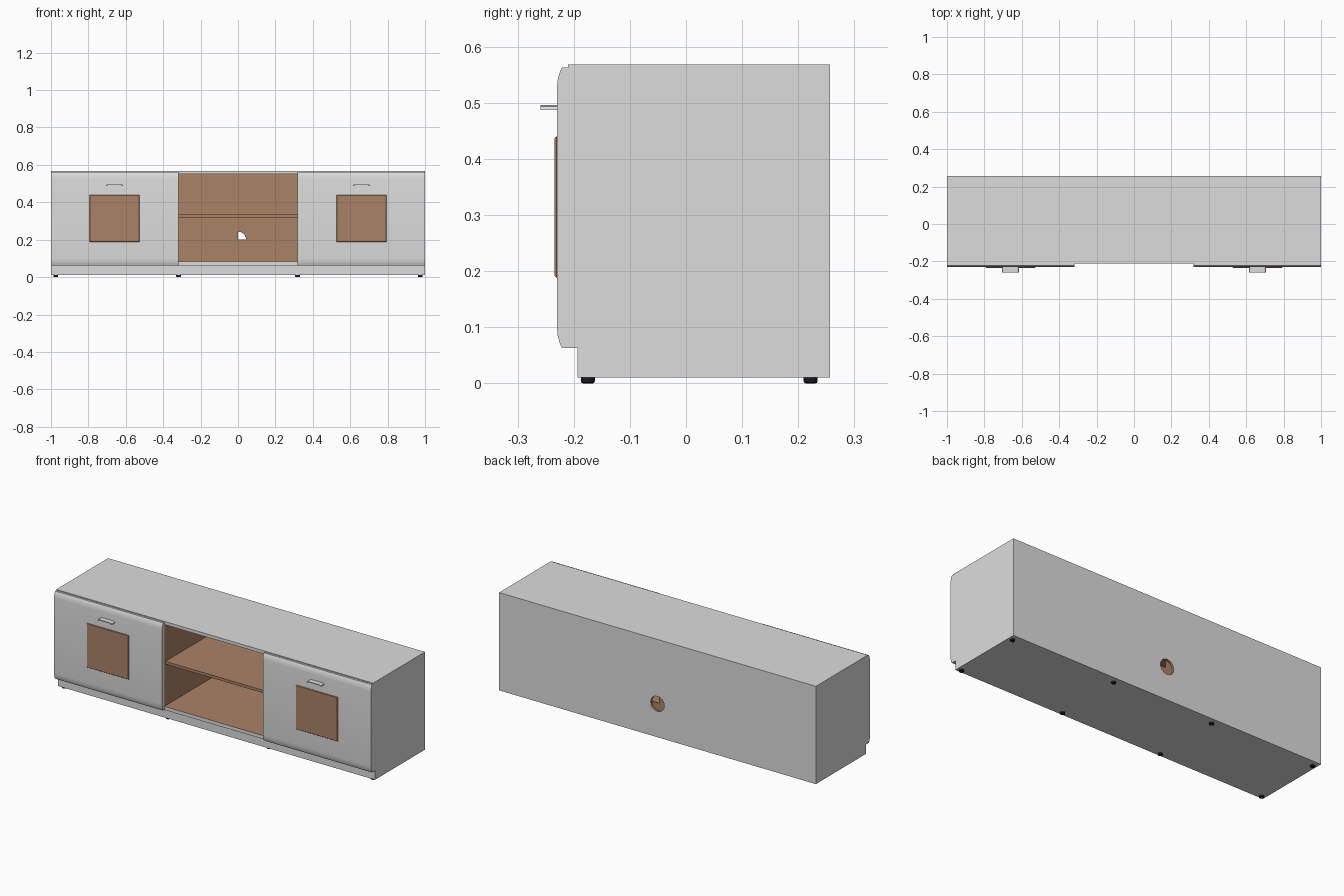
import bpy, bmesh, math
from mathutils import Matrix

if "Cube" in bpy.data.objects:
    bpy.data.objects.remove(bpy.data.objects["Cube"])


def material(name, rgb):
    m = bpy.data.materials.new(name)
    m.diffuse_color = (*rgb, 1)
    m.use_nodes = True
    m.node_tree.nodes["Principled BSDF"].inputs["Base Color"].default_value = m.diffuse_color
    return m


GREY = material("light grey lacquer", (0.72, 0.72, 0.72))
WOOD = material("brown wood", (0.41, 0.225, 0.135))
BLACK = material("black rubber", (0.012, 0.012, 0.012))


def finish(name, bm, mats, rule=None):
    """Turn a bmesh into an object; rule(normal) picks the second material."""
    bmesh.ops.recalc_face_normals(bm, faces=bm.faces)
    bm.normal_update()
    if rule:
        for f in bm.faces:
            f.material_index = 1 if rule(f.normal) else 0
    me = bpy.data.meshes.new(name)
    bm.to_mesh(me)
    bm.free()
    for m in mats:
        me.materials.append(m)
    ob = bpy.data.objects.new(name, me)
    bpy.context.collection.objects.link(ob)
    return ob


def box_bm(x0, x1, y0, y1, z0, z1):
    bm = bmesh.new()
    bmesh.ops.create_cube(bm, size=1)
    for v in bm.verts:
        v.co = ((x0 + x1) / 2 + v.co.x * (x1 - x0),
                (y0 + y1) / 2 + v.co.y * (y1 - y0),
                (z0 + z1) / 2 + v.co.z * (z1 - z0))
    return bm


def box(name, dims, mats, rule=None):
    return finish(name, box_bm(*dims), mats, rule)


def prism(name, pts, offset, mats):
    """Extrude a closed 3D outline along offset."""
    bm = bmesh.new()
    face = bm.faces.new([bm.verts.new(p) for p in pts])
    ext = bmesh.ops.extrude_face_region(bm, geom=[face], use_keep_orig=True)
    moved = [v for v in ext["geom"] if isinstance(v, bmesh.types.BMVert)]
    bmesh.ops.translate(bm, verts=moved, vec=offset)
    return finish(name, bm, mats)


def smooth(ob, angle=30):
    bpy.ops.object.select_all(action='DESELECT')
    ob.select_set(True)
    bpy.context.view_layer.objects.active = ob
    bpy.ops.object.shade_smooth_by_angle(angle=math.radians(angle))


FRONT, BACK = -0.21, 0.257
LOW, HIGH = 0.083, 0.55      # inner floor and ceiling heights
OPEN = 0.318                 # half width of the open middle bay

# Carcass: grey outside, wood inside
box("plinth", (-1, 1, -0.193, BACK, 0.01, 0.063), [GREY])
box("bottom_panel", (-1, 1, FRONT, BACK, 0.063, LOW), [GREY, WOOD], lambda n: n.z > 0.5)
box("top_panel", (-1, 1, FRONT, BACK, HIGH, 0.568), [GREY, WOOD], lambda n: n.z < -0.5)
box("shelf", (-OPEN, OPEN, -0.20, 0.24, 0.320, 0.336), [WOOD])

# Back panel with a round cable hole
hole_z, hole_r = 0.20, 0.043
back = box("back_panel", (-0.98, 0.98, 0.24, BACK, LOW, HIGH), [GREY])
bm = bmesh.new()
bmesh.ops.create_cone(bm, cap_ends=True, segments=32, radius1=hole_r, radius2=hole_r, depth=0.2,
                      matrix=Matrix.Translation((0, 0.25, hole_z)) @ Matrix.Rotation(math.pi / 2, 4, 'X'))
cutter = finish("hole_cutter", bm, [GREY])
cutter.hide_render = True
mod = back.modifiers.new("cable_hole", 'BOOLEAN')
mod.operation, mod.solver, mod.object = 'DIFFERENCE', 'EXACT', cutter
bpy.context.view_layer.objects.active = back
bpy.ops.object.modifier_apply(modifier=mod.name)
bpy.data.objects.remove(cutter)
back.data.materials.clear()
for m in (GREY, WOOD):
    back.data.materials.append(m)
for p in back.data.polygons:
    p.material_index = 0 if p.normal.y > 0.5 else 1

# Cable cap: disc with a quarter cut out, set inside the hole
arc = [math.radians(90 + 270 * i / 24) for i in range(25)]
prism("cable_cap", [(0, 0.2405, hole_z)] +
      [(hole_r * math.cos(a), 0.2405, hole_z + hole_r * math.sin(a)) for a in arc],
      (0, 0.005, 0), [WOOD])

# Door section (y, z): front face rolls back at top and bottom
edge = [(-0.221, 0.25), (-0.2252, 0.241), (-0.2285, 0.229), (-0.23, 0.213)]
door_mid = 0.313
door = [(FRONT, 0.25)] + edge + [(y, -z) for y, z in reversed(edge)] + [(FRONT, -0.25)]
# Handle section (x, z): thin plate with turned-down ends
half = [(0.046, 0.4875), (0.043, 0.4935), (0.034, 0.496)]
under = [(0.033, 0.492), (0.041, 0.4875)]
handle = (half + [(-x, z) for x, z in reversed(half)] +
          [(-x, z) for x, z in reversed(under)] + under)

for s, side in ((-1, "left"), (1, "right")):
    box(side + "_side_panel", (min(s, s * 0.98), max(s, s * 0.98), FRONT, BACK, LOW, HIGH),
        [GREY, WOOD], lambda n, s=s: n.x * s < -0.5)
    xa, xb = sorted((s * OPEN, s * (OPEN + 0.02)))
    box(side + "_divider", (xa, xb, FRONT, 0.24, LOW, HIGH), [WOOD])
    smooth(prism(side + "_door", [(s * OPEN, y, door_mid + z) for y, z in door],
                 (s * (1 - OPEN), 0, 0), [GREY]))
    cx = s * 0.66
    # Raised wood plate on the door with softened front edges
    bm = box_bm(cx - 0.133, cx + 0.133, -0.234, -0.229, 0.188, 0.440)
    rim = [e for e in bm.edges if all(v.co.y < -0.233 for v in e.verts)]
    bmesh.ops.bevel(bm, geom=rim, offset=0.003, segments=1, affect='EDGES')
    finish(side + "_door_plate", bm, [WOOD])
    prism(side + "_handle", [(cx + x, -0.2595, z) for x, z in handle], (0, 0.03, 0), [GREY])

# Eight round feet with rounded lower rims
for x in (-0.975, -0.318, 0.318, 0.975):
    for y in (-0.175, 0.222):
        bm = bmesh.new()
        bmesh.ops.create_cone(bm, cap_ends=True, segments=16, radius1=0.0125, radius2=0.0125, depth=0.01,
                              matrix=Matrix.Translation((x, y, 0.005)))
        rim = [e for e in bm.edges if all(v.co.z < 0.001 for v in e.verts)]
        bmesh.ops.bevel(bm, geom=rim, offset=0.004, segments=2, profile=0.5, affect='EDGES')
        smooth(finish("foot", bm, [BLACK]), 40)
